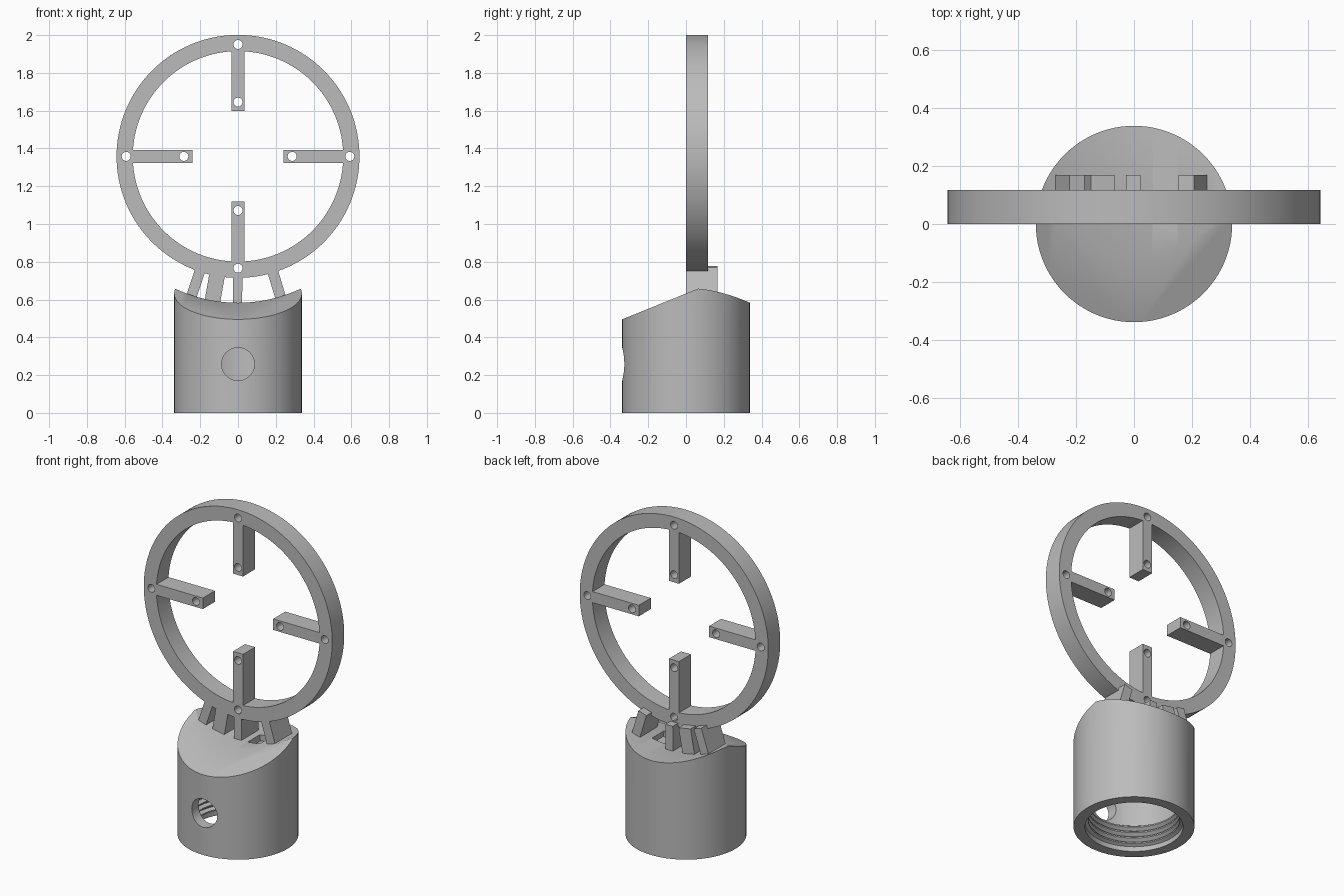
import bpy, bmesh, math
from mathutils import Matrix, Vector

cube = bpy.data.objects.get("Cube")
if cube:
    bpy.data.objects.remove(cube, do_unlink=True)

grey = bpy.data.materials.new("plain grey")
grey.use_nodes = True
grey.diffuse_color = (0.5, 0.5, 0.5, 1)
grey.node_tree.nodes["Principled BSDF"].inputs["Base Color"].default_value = (0.5, 0.5, 0.5, 1)

RING_Z = 1.358      # height of the ring centre
DEPTH = 0.117       # ring thickness along y
R_BASE = 0.338


def finish(name, bm):
    bmesh.ops.recalc_face_normals(bm, faces=bm.faces)
    mesh = bpy.data.meshes.new(name)
    bm.to_mesh(mesh)
    bm.free()
    obj = bpy.data.objects.new(name, mesh)
    bpy.context.collection.objects.link(obj)
    mesh.materials.append(grey)
    return obj


def box(name, lo, hi, matrix=Matrix()):
    lo, hi = Vector(lo), Vector(hi)
    bm = bmesh.new()
    bmesh.ops.create_cube(bm, size=1)
    size = hi - lo
    bmesh.ops.transform(bm, verts=bm.verts, matrix=matrix
                        @ Matrix.Translation((lo + hi) / 2)
                        @ Matrix.Diagonal((*size, 1)))
    return finish(name, bm)


def lathe(name, profile, matrix=Matrix(), steps=96, ring=False):
    """Revolve an (r, z) profile about z; a ring joins its last point to the first."""
    bm = bmesh.new()
    loops = []
    for r, z in profile:
        loops.append([bm.verts.new((r * math.cos(a), r * math.sin(a), z))
                      for a in (math.tau * i / steps for i in range(steps))])
    pairs = list(zip(loops, loops[1:]))
    if ring:
        pairs.append((loops[-1], loops[0]))
    else:
        bm.faces.new(loops[0])
        bm.faces.new(loops[-1])
    for low, high in pairs:
        for i in range(steps):
            j = (i + 1) % steps
            bm.faces.new((low[i], low[j], high[j], high[i]))
    bmesh.ops.transform(bm, verts=bm.verts, matrix=matrix)
    return finish(name, bm)


def along_y(x=0, z=0):
    """Turn a z axis part so that it runs along +y."""
    return Matrix.Translation((x, 0, z)) @ Matrix.Rotation(-math.pi / 2, 4, 'X')


def spoke(angle):
    """Local frame at the ring centre whose -z points outward, turned in the xz plane."""
    return Matrix.Translation((0, 0, RING_Z)) @ Matrix.Rotation(-angle, 4, 'Y')


def cut(obj, *cutters):
    bpy.context.view_layer.objects.active = obj
    for cutter in cutters:
        cutter.hide_render = True
        mod = obj.modifiers.new("cut", 'BOOLEAN')
        mod.operation = 'DIFFERENCE'
        mod.solver = 'EXACT'
        mod.object = cutter
        bpy.ops.object.modifier_apply(modifier=mod.name)
        bpy.data.objects.remove(cutter, do_unlink=True)


def smooth(obj):
    bpy.ops.object.select_all(action='DESELECT')
    obj.select_set(True)
    bpy.context.view_layer.objects.active = obj
    bpy.ops.object.shade_smooth_by_angle(angle=math.radians(30))


# Hollow base: scooped under the ring, sloped at the front
base = lathe("base", [(R_BASE, 0), (R_BASE, 0.72)])
scoop = lathe("scoop_cutter", [(0.775, -1), (0.775, 1)], along_y(z=RING_Z), steps=160)
slope = box("slope_cutter", (-1, -1, 0), (1, 1, 1),
            Matrix.Translation((0, 0, 0.632)) @ Matrix.Rotation(math.atan(0.405), 4, 'X'))

# Bore with thread ridges near its mouth
bore_profile = [(0.274, -0.1), (0.274, 0.03)]
for i in range(4):
    z = 0.03 + i * 0.035
    bore_profile += [(0.255, z + 0.01), (0.255, z + 0.018), (0.274, z + 0.03)]
bore_profile.append((0.274, 0.42))
bore = lathe("bore_cutter", bore_profile)
side_hole = lathe("side_hole_cutter", [(0.087, -0.5), (0.087, 0)], along_y(z=0.258), steps=48)
slot = box("slot_cutter", (-0.042, 0, -0.81), (0.042, DEPTH, -0.7), spoke(math.radians(8)))
cut(base, scoop, slope, bore, side_hole, slot)
smooth(base)

# Ring
ring = lathe("ring", [(0.643, 0), (0.643, DEPTH), (0.557, DEPTH), (0.557, 0)],
             along_y(z=RING_Z), steps=128, ring=True)

# Four arms pointing inward, with a pin hole at each end
for i, side in enumerate(("bottom", "left", "top", "right")):
    frame = spoke(i * math.pi / 2)
    arm = box(side + "_arm", (-0.034, 0, -0.562), (0.034, DEPTH, -0.24), frame)
    for part, radius in ((arm, 0.287), (ring, 0.592)):
        pos = frame @ Vector((0, 0, -radius))
        cut(part, lathe("pin_cutter", [(0.024, -0.1), (0.024, 0.3)],
                        along_y(pos.x, pos.z), steps=24))
    smooth(arm)
smooth(ring)

# Struts carrying the ring on the base
for name, degrees, width in (("outer_right", -18.4, 0.055), ("inner_right", -10, 0.083),
                             ("middle", -0.2, 0.05), ("outer_left", 16.8, 0.057)):
    box(name + "_strut", (-width / 2, 0.001, -0.81), (width / 2, 0.168, -0.622),
        spoke(math.radians(degrees)))
